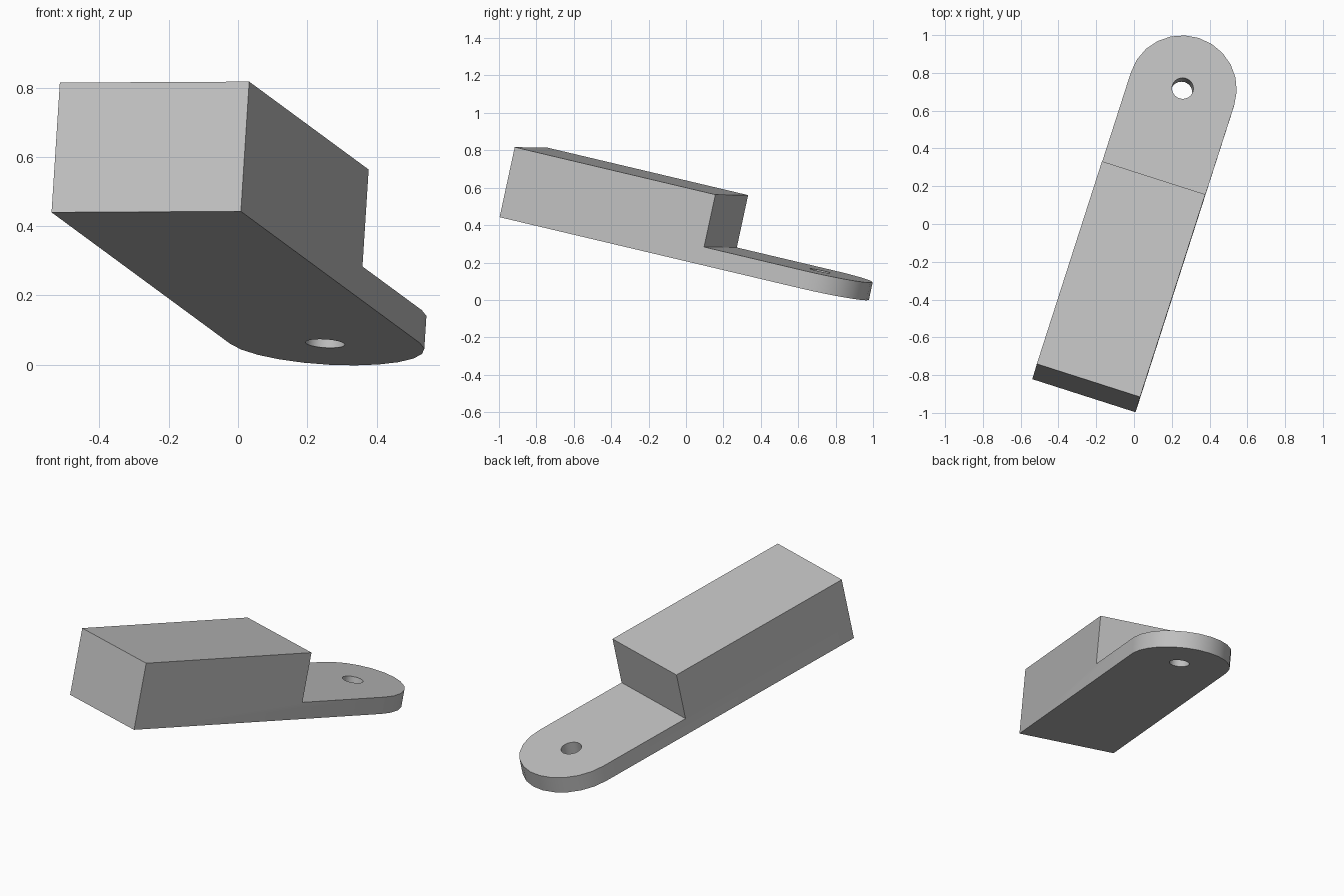
import bpy, bmesh, math
from mathutils import Matrix, Vector

cube = bpy.data.objects.get("Cube")
if cube:
    bpy.data.objects.remove(cube, do_unlink=True)

# Dimensions in the part's own frame: x across, y along, z through the thickness
HALF_WIDTH = 0.287
BLOCK_LENGTH = 1.155
EYE_CENTRE = 1.73
PLATE_THICKNESS = 0.097
BLOCK_HEIGHT = 0.384
HOLE_RADIUS = 0.057
ARC_STEPS = 12

# Tilted placement of the whole part
across = Vector((0.952, -0.305, 0.005)).normalized()
along = Vector((0.065, 0.21, 0.976)).cross(across).normalized()
normal = across.cross(along)
placement = Matrix((across, along, normal)).transposed().to_4x4()
placement.translation = (-0.265, -0.909, 0.441)

grey = bpy.data.materials.new("plain grey")
grey.use_nodes = True
colour = (0.53, 0.53, 0.53, 1)
grey.diffuse_color = colour
grey.node_tree.nodes["Principled BSDF"].inputs["Base Color"].default_value = colour


def make_object(name, bm):
    bmesh.ops.recalc_face_normals(bm, faces=bm.faces[:])
    mesh = bpy.data.meshes.new(name)
    bm.to_mesh(mesh)
    bm.free()
    mesh.materials.append(grey)
    obj = bpy.data.objects.new(name, mesh)
    obj.matrix_world = placement
    bpy.context.collection.objects.link(obj)
    return obj


def extrude_up(bm, face, height):
    result = bmesh.ops.extrude_face_region(bm, geom=[face])["geom"]
    verts = [g for g in result if isinstance(g, bmesh.types.BMVert)]
    bmesh.ops.translate(bm, verts=verts, vec=(0, 0, height))
    return next(g for g in result if isinstance(g, bmesh.types.BMFace))


# Plate outline: square front, round back, with points where the block ends
outline = [(-HALF_WIDTH, BLOCK_LENGTH), (-HALF_WIDTH, 0),
           (HALF_WIDTH, 0), (HALF_WIDTH, BLOCK_LENGTH)]
for i in range(ARC_STEPS + 1):
    a = math.pi * i / ARC_STEPS
    outline.append((HALF_WIDTH * math.cos(a), EYE_CENTRE + HALF_WIDTH * math.sin(a)))

bm = bmesh.new()
base = bm.faces.new([bm.verts.new((x, y, 0)) for x, y in outline])
bottom = base.copy()
top = extrude_up(bm, base, PLATE_THICKNESS)

# Split the plate top at the step and raise the block
step = [v for v in top.verts if abs(v.co.y - BLOCK_LENGTH) < 0.001]
bmesh.ops.connect_verts(bm, verts=step)
block_base = next(f for f in bm.faces
                  if all(v.co.z > PLATE_THICKNESS / 2 for v in f.verts)
                  and f.calc_center_median().y < BLOCK_LENGTH)
extrude_up(bm, block_base, BLOCK_HEIGHT - PLATE_THICKNESS)

# Clean doubled faces and merge coplanar ones
bmesh.ops.remove_doubles(bm, verts=bm.verts[:], dist=0.0001)
bmesh.ops.dissolve_limit(bm, angle_limit=math.radians(1),
                         verts=bm.verts[:], edges=bm.edges[:])
body = make_object("block_with_rounded_tongue", bm)

# Round hole through the tongue
bm = bmesh.new()
bmesh.ops.create_cone(bm, cap_ends=True, segments=24, radius1=HOLE_RADIUS,
                      radius2=HOLE_RADIUS, depth=0.5,
                      matrix=Matrix.Translation((0, EYE_CENTRE, 0)))
cutter = make_object("hole_cutter", bm)
cutter.hide_render = True

cut = body.modifiers.new("hole", 'BOOLEAN')
cut.operation = 'DIFFERENCE'
cut.solver = 'EXACT'
cut.object = cutter

bpy.ops.object.select_all(action='DESELECT')
bpy.context.view_layer.objects.active = body
body.select_set(True)
bpy.ops.object.modifier_apply(modifier=cut.name)
bpy.data.objects.remove(cutter, do_unlink=True)
bpy.ops.object.shade_smooth_by_angle(angle=math.radians(30))
